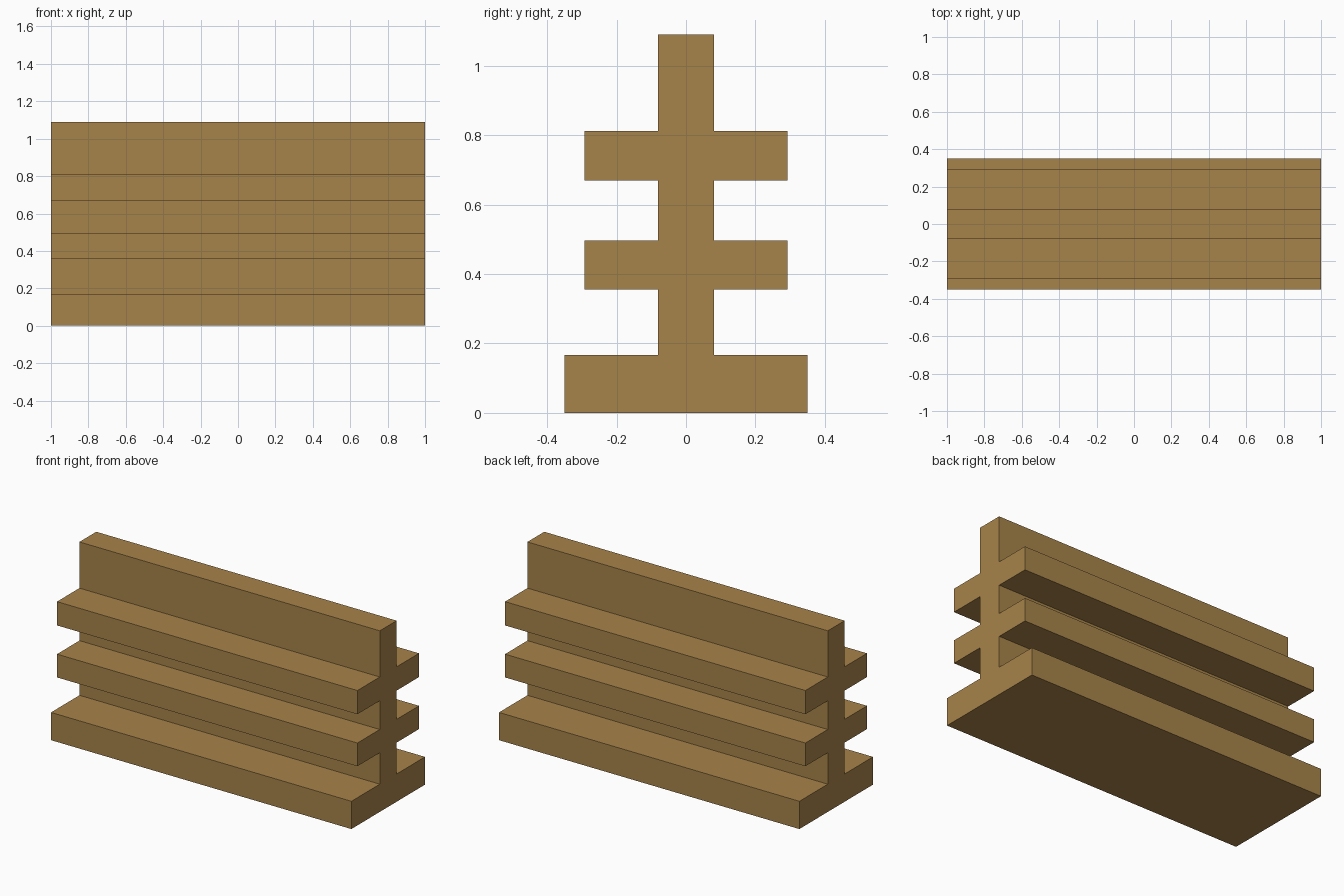
import bpy
import bmesh

if "Cube" in bpy.data.objects:
    bpy.data.objects.remove(bpy.data.objects["Cube"])

wood = bpy.data.materials.new("warm_brown")
wood.diffuse_color = (0.39, 0.23, 0.068, 1.0)
wood.use_nodes = True
wood.node_tree.nodes["Principled BSDF"].inputs["Base Color"].default_value = wood.diffuse_color

LENGTH = 2.0
WEB = 0.08      # half thickness of the upright
FIN = 0.293     # half width of the two side fins
BASE = 0.35     # half width of the foot

# Right half of the cross-section (y, z), from the foot up to the top
half = [(BASE, 0.0), (BASE, 0.167), (WEB, 0.167)]
for z0, z1 in ((0.356, 0.496), (0.669, 0.812)):
    half += [(WEB, z0), (FIN, z0), (FIN, z1), (WEB, z1)]
half.append((WEB, 1.09))
profile = half + [(-y, z) for y, z in reversed(half)]

# Finned rail: the mirrored section extruded along x
bm = bmesh.new()
section = bm.faces.new([bm.verts.new((-LENGTH / 2, y, z)) for y, z in profile])
extruded = bmesh.ops.extrude_face_region(bm, geom=[section], use_keep_orig=True)
moved = [v for v in extruded["geom"] if isinstance(v, bmesh.types.BMVert)]
bmesh.ops.translate(bm, verts=moved, vec=(LENGTH, 0, 0))
bmesh.ops.recalc_face_normals(bm, faces=bm.faces)

mesh = bpy.data.meshes.new("finned_rail")
bm.to_mesh(mesh)
bm.free()
mesh.materials.append(wood)
rail = bpy.data.objects.new("finned_rail", mesh)
bpy.context.collection.objects.link(rail)
